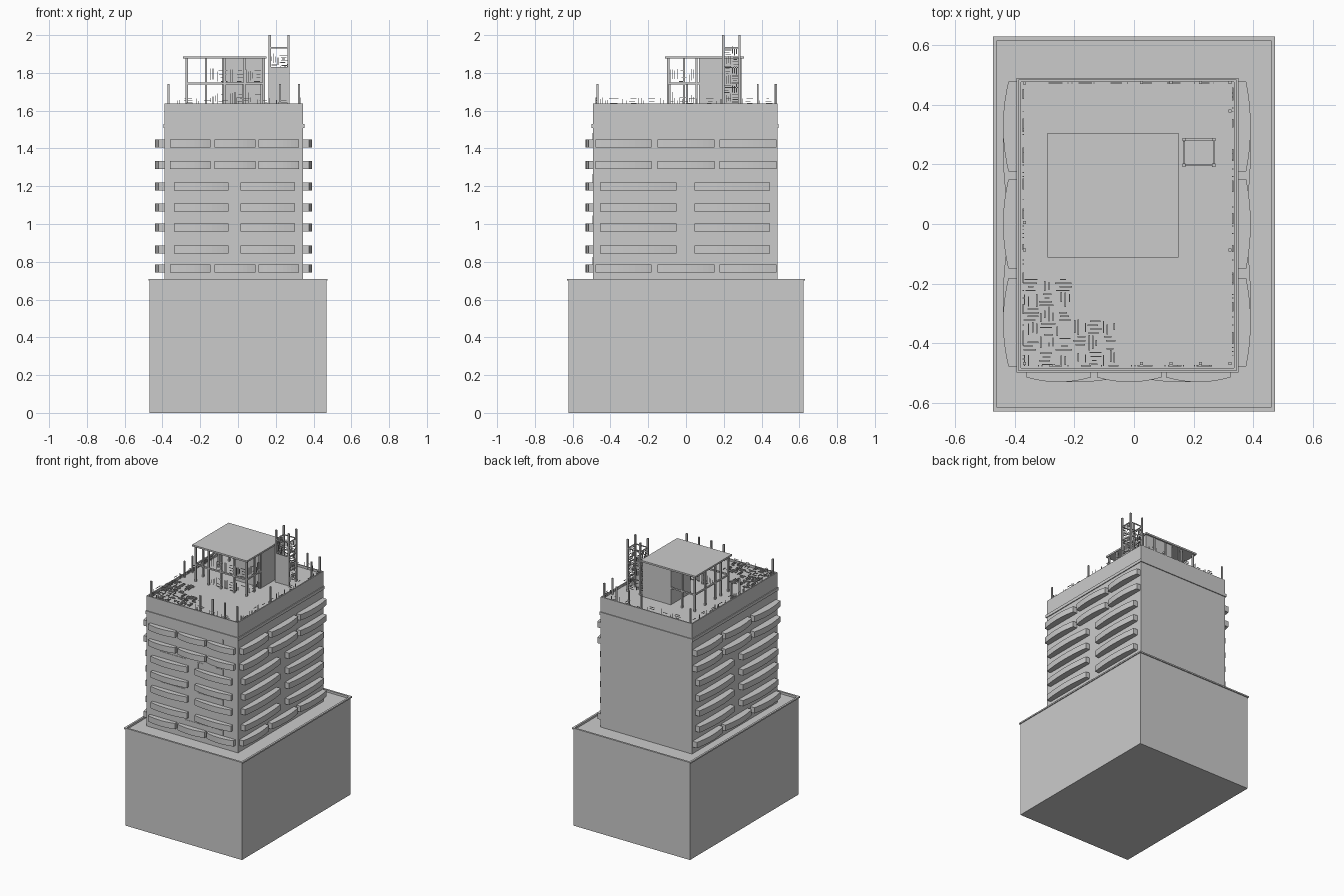
import bpy, bmesh, math, random
from mathutils import Vector

if "Cube" in bpy.data.objects:
    bpy.data.objects.remove(bpy.data.objects["Cube"])

random.seed(4)


def finish(bm, name):
    bmesh.ops.recalc_face_normals(bm, faces=bm.faces)
    me = bpy.data.meshes.new(name)
    bm.to_mesh(me)
    bm.free()
    ob = bpy.data.objects.new(name, me)
    bpy.context.collection.objects.link(ob)
    return ob


def add_box(bm, x0, x1, y0, y1, z0, z1):
    vs = bmesh.ops.create_cube(bm, size=1)["verts"]
    for v in vs:
        v.co = Vector(((x0 + x1) / 2 + v.co.x * (x1 - x0),
                       (y0 + y1) / 2 + v.co.y * (y1 - y0),
                       (z0 + z1) / 2 + v.co.z * (z1 - z0)))
    return vs


def boxes(name, items):
    bm = bmesh.new()
    for b in items:
        add_box(bm, *b)
    return finish(bm, name)


def tray(name, x0, x1, y0, y1, z0, z1, rim, depth):
    """Solid block with a sunken top inside a thin parapet."""
    bm = bmesh.new()
    add_box(bm, x0, x1, y0, y1, z0, z1)
    bm.normal_update()
    top = max(bm.faces, key=lambda f: f.calc_center_median().z)
    bmesh.ops.inset_individual(bm, faces=[top], thickness=rim)
    f = bmesh.ops.extrude_discrete_faces(bm, faces=[top])["faces"][0]
    bmesh.ops.translate(bm, verts=f.verts, vec=(0, 0, -depth))
    return finish(bm, name)


def ring(x0, x1, y0, y1, z0, z1, w):
    """Four bars round a rectangle."""
    return [(x0, x1, y0, y0 + w, z0, z1), (x0, x1, y1 - w, y1, z0, z1),
            (x0, x0 + w, y0 + w, y1 - w, z0, z1), (x1 - w, x1, y0 + w, y1 - w, z0, z1)]


def posts(pts, z0, z1, w):
    return [(x - w / 2, x + w / 2, y - w / 2, y + w / 2, z0, z1) for x, y in pts]


# Podium and tower body
X0, X1, Y0, Y1 = -0.388, 0.345, -0.493, 0.485
DECK, TOP = 1.622, 1.638
tray("podium", -0.468, 0.468, -0.623, 0.623, 0, 0.706, 0.008, 0.012)
boxes("podium_coping", ring(-0.474, 0.474, -0.63, 0.63, 0.7, 0.71, 0.014))
tray("tower", X0, X1, Y0, Y1, 0.69, TOP, 0.012, TOP - DECK)
e = 0.006
boxes("tower_ledge", ring(X0 - e, X1 + e, Y0 - e, Y1 + e, 1.508, 1.53, 0.02))

# Bowed balconies, three or two per floor, on front, left and right
FLOORS = [(1.427, 3), (1.313, 3), (1.199, 2), (1.088, 2), (0.981, 2), (0.865, 2), (0.764, 3)]
FRONT = {3: [(-0.361, -0.145), (-0.124, 0.092), (0.108, 0.324)],
         2: [(-0.34, -0.05), (0.013, 0.303)]}
SIDE = {3: [(-0.478, -0.182), (-0.15, 0.15), (0.177, 0.478)],
        2: [(-0.456, -0.05), (0.045, 0.446)]}


def balconies(name, spans, place, d_end, d_mid):
    bm = bmesh.new()
    n = 10
    for z, count in FLOORS:
        for a, b in spans[count]:
            prof = [(a, -0.005)]
            for i in range(n + 1):
                t = i / n
                prof.append((a + (b - a) * t, d_end + (d_mid - d_end) * 4 * t * (1 - t)))
            prof.append((b, -0.005))
            f = bm.faces.new([bm.verts.new((*place(u, d), z - 0.021)) for u, d in prof])
            up = bmesh.ops.extrude_face_region(bm, geom=[f])["geom"]
            bmesh.ops.translate(bm, vec=(0, 0, 0.042),
                                verts=[g for g in up if isinstance(g, bmesh.types.BMVert)])
    bmesh.ops.remove_doubles(bm, verts=bm.verts, dist=1e-6)
    finish(bm, name)


balconies("front_balconies", FRONT, lambda u, d: (u, Y0 - d), 0.022, 0.038)
balconies("left_balconies", SIDE, lambda u, d: (X0 - d, u), 0.034, 0.052)
balconies("right_balconies", SIDE, lambda u, d: (X1 + d, u), 0.032, 0.047)

# Thin trim lines on the front wall: (x0, x1, z0, z1)
TRIM = [(-0.275, -0.07, 1.26, 1.266), (-0.275, -0.07, 1.04, 1.046), (0.024, 0.065, 1.26, 1.266),
        (0.172, 0.226, 1.26, 1.266), (0.024, 0.226, 1.04, 1.046), (-0.075, 0.226, 0.818, 0.824),
        (-0.076, -0.071, 1.448, 1.482), (0.222, 0.227, 1.448, 1.482),
        (0.022, 0.027, 1.22, 1.266), (0.222, 0.227, 1.22, 1.266), (0.222, 0.227, 1.0, 1.046),
        (-0.076, -0.071, 0.785, 0.824), (0.222, 0.227, 0.785, 0.824)]
boxes("front_trim", [(a, b, Y0 - 0.003, Y0 + 0.003, c, d) for a, b, c, d in TRIM])

# Roof edge posts
edge = [(x, y) for x in (0.025, 0.125, 0.223, 0.322) for y in (-0.468, 0.476)]
edge += [(-0.368, y) for y in (-0.468, -0.088, 0.005, 0.474)]
edge += [(0.322, -0.088), (0.322, 0.38)]
boxes("roof_edge_posts", posts(edge, DECK, 1.74, 0.01))

# Two-storey roof frame: slab, floor beams, columns, solid core
boxes("roof_frame_slab", [(-0.29, 0.15, -0.112, 0.306, 1.876, 1.888)])
boxes("roof_frame_beams", ring(-0.278, 0.142, -0.1, 0.294, 1.738, 1.748, 0.01))
cols = [(x, -0.094) for x in (-0.272, -0.17, -0.07, 0.035, 0.136)]
cols += [(x, y) for x in (-0.272, 0.136) for y in (-0.01, 0.056)]
cols += [(-0.272, 0.17), (-0.272, 0.288), (-0.17, 0.288)]
boxes("roof_frame_columns", posts(cols, DECK, 1.88, 0.012))
boxes("roof_core", [(-0.085, 0.142, 0.068, 0.295, DECK, 1.88)])

# Lift shaft beside the frame
SX, SY = (0.168, 0.268), (0.197, 0.284)
boxes("shaft_posts", posts([(x, y) for x in SX for y in SY], DECK, 2.0, 0.011))
boxes("shaft_panel", [(0.168, 0.268, 0.194, 0.2, DECK, 1.825)])
boxes("shaft_rings", [r for z in (1.72, 1.825, 1.93)
                      for r in ring(0.165, 0.271, 0.194, 0.287, z, z + 0.006, 0.006)])


# Broken reinforcement grids: short bars in alternating woven cells
def weave(bm, u0, u1, v0, v1, place, cell=0.05, w=0.0022, keep=0.8):
    nu, nv = max(1, round((u1 - u0) / cell)), max(1, round((v1 - v0) / cell))
    cu, cv = (u1 - u0) / nu, (v1 - v0) / nv
    for i in range(nu):
        for j in range(nv):
            for k in range(4):
                if random.random() > keep:
                    continue
                p, q = sorted((random.uniform(0, 0.35), random.uniform(0.6, 1.05)))
                t = (k + 0.5) / 4
                if (i + j) % 2:
                    r = (u0 + (i + p) * cu, u0 + (i + q) * cu,
                         v0 + (j + t) * cv - w, v0 + (j + t) * cv + w)
                else:
                    r = (u0 + (i + t) * cu - w, u0 + (i + t) * cu + w,
                         v0 + (j + p) * cv, v0 + (j + q) * cv)
                add_box(bm, *place(*r))


def flat(z):
    return lambda a, b, c, d: (a, b, c, d, z - 0.002, z + 0.002)


def along_x(y):
    return lambda a, b, c, d: (a, b, y - 0.002, y + 0.002, c, d)


def along_y(x):
    return lambda a, b, c, d: (x - 0.002, x + 0.002, a, b, c, d)


bm = bmesh.new()
weave(bm, -0.375, -0.21, -0.478, -0.18, flat(1.637))
weave(bm, -0.205, -0.06, -0.478, -0.32, flat(1.637))
finish(bm, "roof_bar_mats")

bm = bmesh.new()
for y in (-0.476, 0.474):
    weave(bm, -0.34, 0.31, DECK, 1.672, along_x(y), keep=0.5, w=0.0015)
for x in (-0.372, 0.332):
    weave(bm, -0.46, 0.46, DECK, 1.668, along_y(x), keep=0.4, w=0.0015)
finish(bm, "roof_edge_bars")

bm = bmesh.new()
for z in (DECK, 1.745):
    weave(bm, -0.15, 0.13, z, z + 0.075, along_x(-0.094), w=0.0015)
    weave(bm, -0.09, 0.06, z, z + 0.075, along_y(0.136), w=0.0015)
finish(bm, "roof_frame_bars")

bm = bmesh.new()
for x in SX:
    weave(bm, *SY, 1.64, 1.94, along_y(x), w=0.0018)
weave(bm, *SX, 1.83, 1.9, along_x(0.197), w=0.0018)
weave(bm, *SX, 1.64, 1.9, along_x(0.284), w=0.0018)
finish(bm, "shaft_bars")
